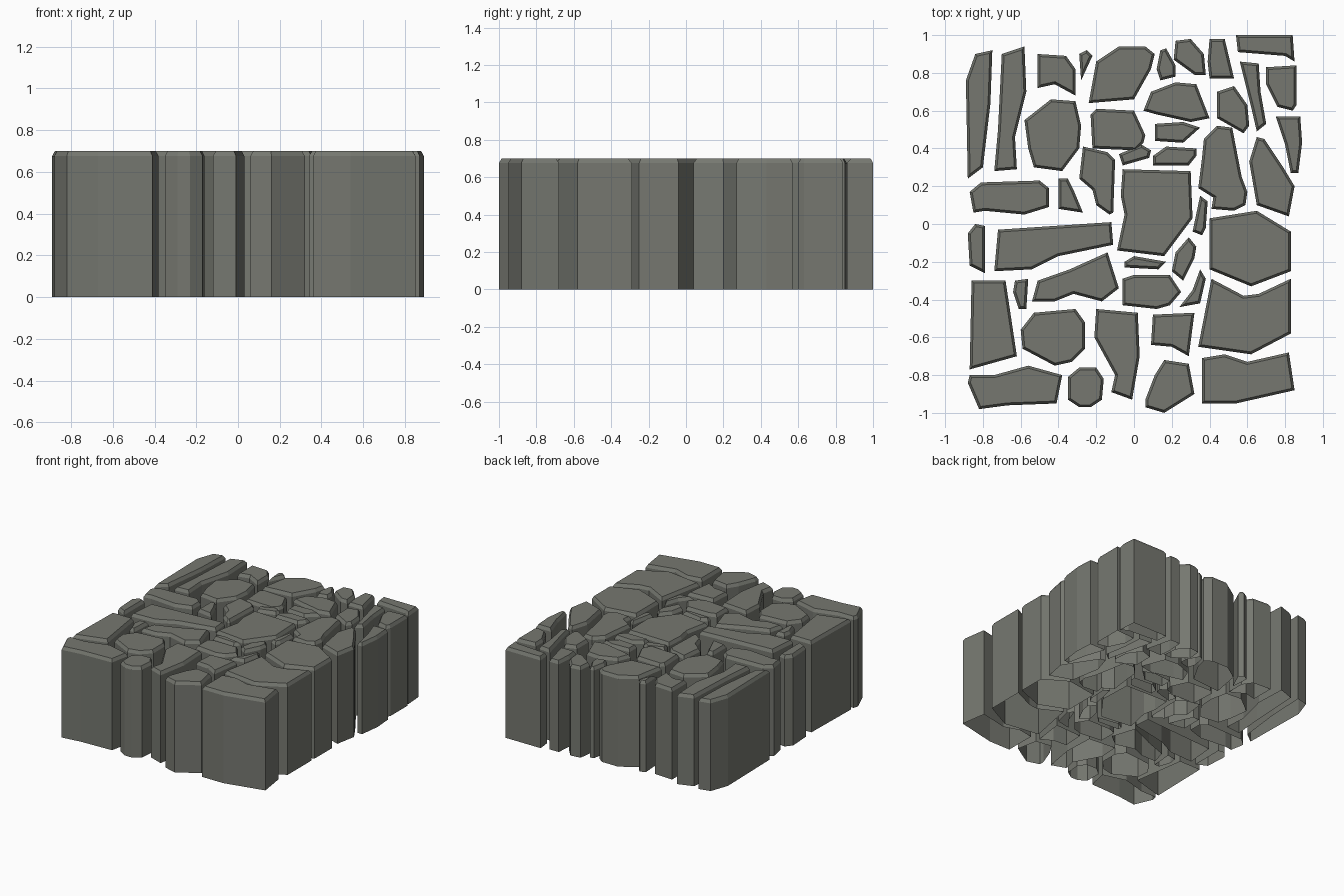
import bpy, bmesh

if "Cube" in bpy.data.objects:
    bpy.data.objects.remove(bpy.data.objects["Cube"])

TOP, DROP, INSET = 0.70, 0.024, 0.013   # stone height and chamfered rim

stone_grey = bpy.data.materials.new("stone grey")
stone_grey.diffuse_color = (0.18, 0.187, 0.163, 1)
stone_grey.use_nodes = True
stone_grey.node_tree.nodes["Principled BSDF"].inputs["Base Color"].default_value = stone_grey.diffuse_color


def stone(name, *outline):
    """Extrude an outline (hundredths of a unit) into a paving stone, open below."""
    pts = [(x / 100, y / 100) for x, y in outline]
    area = sum(a[0] * b[1] - b[0] * a[1] for a, b in zip(pts, pts[1:] + pts[:1]))
    if area < 0:
        pts.reverse()
    bm = bmesh.new()
    low = [bm.verts.new((x, y, 0)) for x, y in pts]
    high = [bm.verts.new((x, y, TOP - DROP)) for x, y in pts]
    n = len(pts)
    for i in range(n):
        j = (i + 1) % n
        bm.faces.new((low[i], low[j], high[j], high[i]))
    cap = bm.faces.new(high)
    bm.normal_update()
    bmesh.ops.inset_individual(bm, faces=[cap], thickness=INSET, depth=DROP,
                               use_even_offset=True)
    mesh = bpy.data.meshes.new(name)
    bm.to_mesh(mesh)
    bm.free()
    mesh.materials.append(stone_grey)
    bpy.context.collection.objects.link(bpy.data.objects.new(name, mesh))


# Back row, left to right
stone("back_stone", (-89, 76), (-84, 90), (-75, 92), (-76, 64), (-80, 30), (-88, 24))
stone("back_stone", (-70, 90), (-58, 94), (-57, 70), (-63, 46), (-62, 29), (-74, 28), (-72, 50))
stone("back_stone", (-51, 90), (-36, 89), (-31, 82), (-31, 68), (-42, 74), (-51, 72))
stone("back_stone", (-29, 90), (-25, 92), (-22, 89), (-28, 76))
stone("back_stone", (-24, 64), (-20, 86), (-8, 94), (6, 94), (11, 90), (9, 82), (0, 66))
stone("back_stone", (14, 92), (17, 93), (22, 84), (22, 78), (14, 76), (12, 82))
stone("back_stone", (22, 97), (30, 98), (37, 90), (38, 79), (32, 79), (21, 87))
stone("back_stone", (40, 98), (48, 98), (53, 77), (40, 77), (39, 86))
stone("back_stone", (54, 100), (84, 100), (85, 86), (80, 89), (55, 91))

# Upper rows
stone("upper_stone", (70, 83), (86, 84), (86, 63), (84, 60), (76, 62), (70, 74))
stone("upper_stone", (56, 86), (66, 85), (67, 70), (70, 53), (65, 49), (62, 62))
stone("upper_stone", (44, 70), (53, 73), (60, 63), (61, 52), (58, 48), (44, 56))
stone("upper_stone", (5, 60), (9, 70), (22, 75), (33, 74), (40, 56), (30, 54), (12, 58))
stone("upper_stone", (-22, 40), (-23, 58), (-20, 61), (0, 60), (6, 47), (5, 43), (1, 39))
stone("upper_stone", (-58, 55), (-44, 66), (-31, 65), (-28, 52), (-29, 40), (-38, 28),
      (-53, 30), (-56, 40))
stone("upper_stone", (11, 53), (26, 54), (35, 51), (26, 43), (11, 44))
stone("upper_stone", (-8, 37), (4, 42), (9, 39), (8, 35), (-6, 31))
stone("upper_stone", (10, 36), (17, 41), (33, 40), (33, 36), (29, 31), (10, 31))
stone("upper_stone", (36, 35), (37, 45), (44, 52), (52, 51), (57, 25), (60, 17), (59, 10),
      (53, 7), (41, 8), (42, 14), (34, 19))
stone("upper_stone", (61, 33), (65, 46), (69, 45), (79, 30), (85, 20), (82, 4), (65, 10))
stone("upper_stone", (75, 57), (88, 57), (89, 43), (87, 27), (83, 27), (80, 42))

# Middle rows
stone("middle_stone", (-29, 24), (-27, 41), (-14, 38), (-10, 34), (-11, 6), (-13, 5),
      (-20, 10), (-22, 18))
stone("middle_stone", (-40, 24), (-35, 24), (-32, 18), (-27, 6), (-40, 8))
stone("middle_stone", (-87, 17), (-81, 22), (-50, 23), (-45, 19), (-45, 9), (-58, 5),
      (-79, 7), (-85, 6))
stone("middle_stone", (-6, 29), (30, 28), (31, 3), (16, -17), (-9, -14), (-5, 5), (-7, 15))
stone("middle_stone", (35, 15), (39, 12), (38, -2), (36, -6), (31, -4))
stone("middle_stone", (40, 3), (65, 7), (83, -4), (83, -25), (62, -33), (40, -24))
stone("middle_stone", (-88, -5), (-84, 0), (-79, -1), (-79, -26), (-87, -22))
stone("middle_stone", (-72, -3), (-12, 1), (-11, -11), (-40, -17), (-54, -24), (-74, -25))
stone("middle_stone", (-5, -20), (0, -17), (17, -20), (13, -24), (-5, -23))
stone("middle_stone", (29, -7), (33, -12), (32, -18), (26, -30), (20, -25), (22, -15))

# Lower rows
stone("lower_stone", (-54, -41), (-51, -30), (-34, -24), (-14, -15), (-8, -34), (-17, -41),
      (-32, -37), (-42, -41))
stone("lower_stone", (-6, -29), (0, -27), (19, -27), (25, -36), (19, -43), (12, -45), (-6, -43))
stone("lower_stone", (35, -24), (38, -29), (35, -42), (24, -44), (31, -35))
stone("lower_stone", (41, -29), (58, -38), (66, -37), (83, -29), (83, -58), (62, -69), (34, -65))
stone("lower_stone", (-86, -30), (-68, -30), (-65, -50), (-62, -70), (-87, -77))
stone("lower_stone", (-63, -30), (-56, -29), (-57, -45), (-61, -45), (-64, -36))
stone("lower_stone", (-60, -56), (-53, -47), (-31, -45), (-26, -52), (-26, -66), (-33, -73),
      (-42, -75), (-59, -66))
stone("lower_stone", (-20, -45), (2, -47), (3, -70), (-1, -93), (-12, -89), (-10, -80), (-21, -60))
stone("lower_stone", (10, -48), (32, -47), (29, -70), (20, -65), (9, -64))

# Front row
stone("front_stone", (-88, -84), (-87, -80), (-74, -80), (-56, -75), (-38, -80), (-41, -95),
      (-67, -96), (-82, -98))
stone("front_stone", (-35, -81), (-29, -76), (-20, -76), (-16, -82), (-17, -93), (-23, -97),
      (-29, -97), (-35, -93))
stone("front_stone", (16, -72), (29, -74), (32, -90), (16, -100), (6, -97), (6, -93), (11, -80))
stone("front_stone", (36, -71), (48, -69), (60, -73), (82, -68), (85, -88), (54, -95), (36, -95))
